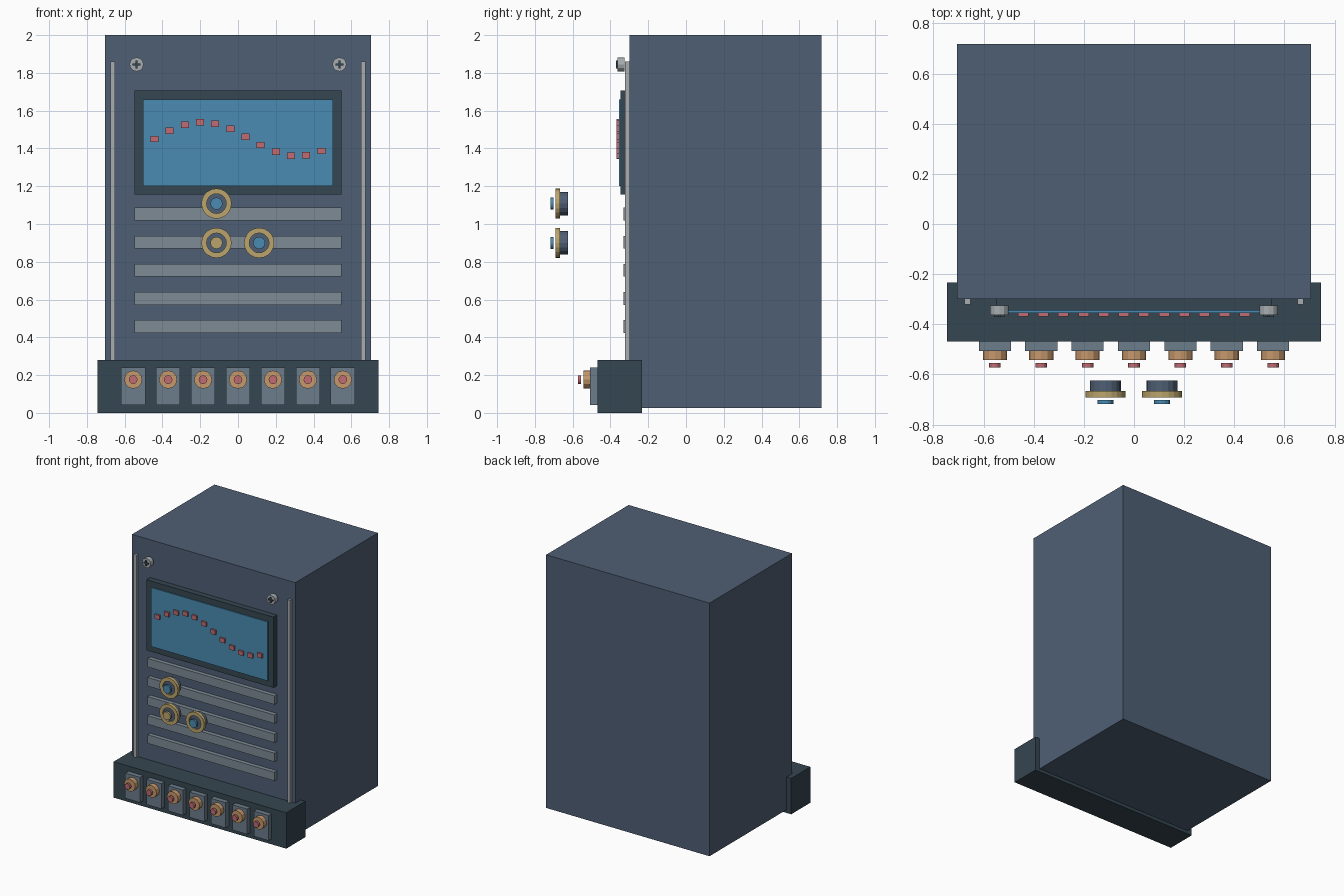
import bpy, bmesh
from math import sin, cos, pi

if "Cube" in bpy.data.objects:
    bpy.data.objects.remove(bpy.data.objects["Cube"])


def material(name, r, g, b):
    # 8-bit display colour converted to linear
    lin = [((c / 255 + 0.055) / 1.055) ** 2.4 for c in (r, g, b)]
    m = bpy.data.materials.new(name)
    m.use_nodes = True
    m.diffuse_color = (*lin, 1)
    m.node_tree.nodes["Principled BSDF"].inputs["Base Color"].default_value = (*lin, 1)
    return m


slate = material("slate blue", 79, 95, 116)
dark = material("dark slate", 53, 70, 81)
blue = material("screen blue", 74, 139, 178)
pink = material("rose", 192, 108, 114)
gold = material("brass", 187, 165, 108)
grey = material("slat grey", 126, 139, 150)
plate = material("plate grey", 108, 125, 140)
copper = material("copper", 198, 152, 108)
silver = material("silver", 168, 174, 177)


def finish(name, bm, mat):
    bmesh.ops.recalc_face_normals(bm, faces=bm.faces)
    mesh = bpy.data.meshes.new(name)
    bm.to_mesh(mesh)
    bm.free()
    mesh.materials.append(mat)
    obj = bpy.data.objects.new(name, mesh)
    bpy.context.collection.objects.link(obj)
    return obj


def box(name, mat, x, y, z):
    """Box from (min, max) ranges."""
    bm = bmesh.new()
    bmesh.ops.create_cube(bm, size=1)
    for v in bm.verts:
        for i, (lo, hi) in enumerate((x, y, z)):
            v.co[i] = hi if v.co[i] > 0 else lo
    return finish(name, bm, mat)


def around(c, size):
    return (c - size / 2, c + size / 2)


def turned(name, mat, x, z, r, y, sides=16, hole=0):
    """Disc, or ring when it has a hole, turned about the y axis."""
    bm = bmesh.new()

    def loop(radius, depth):
        return [bm.verts.new((x + radius * cos(2 * pi * i / sides), depth,
                              z + radius * sin(2 * pi * i / sides))) for i in range(sides)]

    loops = [loop(r, y[0]), loop(r, y[1])]
    if hole:
        loops += [loop(hole, y[1]), loop(hole, y[0])]
        pairs = list(zip(loops, loops[1:] + loops[:1]))
    else:
        bm.faces.new(loops[0])
        bm.faces.new(loops[1])
        pairs = [(loops[0], loops[1])]
    for a, b in pairs:
        for i in range(sides):
            j = (i + 1) % sides
            bm.faces.new((a[i], a[j], b[j], b[i]))
    return finish(name, bm, mat)


# Cabinet and front base
box("cabinet", slate, (-0.705, 0.705), (-0.3, 0.717), (0.025, 2))
box("base", dark, (-0.745, 0.745), (-0.469, -0.233), (0, 0.28))

# Side rails and screws
for side, sx in (("right", -1), ("left", 1)):
    box(side + "_rail", silver, around(sx * 0.664, 0.023), (-0.322, -0.3), (0.26, 1.86))
    cx, cz = sx * 0.537, 1.845
    turned(side + "_screw", silver, cx, cz, 0.037, (-0.362, -0.325), 12)
    for part, w, h in (("flat", 0.042, 0.01), ("upright", 0.01, 0.042)):
        box(f"{side}_screw_{part}_slot", dark, around(cx, w), (-0.37, -0.362), around(cz, h))

# Display with its dotted wave
box("display_frame", dark, (-0.548, 0.548), (-0.346, -0.3), (1.155, 1.706))
box("display_screen", blue, (-0.504, 0.504), (-0.354, -0.346), (1.2, 1.66))
for i in range(12):
    box(f"wave_dot_{i + 1}", pink, around(-0.442 + 0.0803 * i, 0.042), (-0.368, -0.352),
        around(1.45 + 0.09 * sin(i / 2), 0.034))

# Vent slats
for i in range(5):
    box(f"slat_{i + 1}", grey, (-0.548, 0.548), (-0.332, -0.3), around(1.053 - 0.149 * i, 0.067))

# Knobs
for name, x, z, tip in (("upper", -0.114, 1.108, blue), ("lower_right", -0.114, 0.9, gold),
                        ("lower_left", 0.112, 0.9, blue)):
    turned(name + "_knob", slate, x, z, 0.062, (-0.68, -0.624))
    turned(name + "_knob_ring", gold, x, z, 0.08, (-0.692, -0.666), 20, 0.052)
    turned(name + "_knob_tip", tip, x, z, 0.032, (-0.717, -0.701))

# Row of sockets on the base
for i in range(7):
    x = 0.185 * (i - 3)
    box(f"socket_plate_{i + 1}", plate, around(x, 0.128), (-0.507, -0.469), (0.043, 0.24))
    turned(f"socket_nut_{i + 1}", copper, x, 0.176, 0.048, (-0.543, -0.507), 12)
    turned(f"socket_tip_{i + 1}", pink, x, 0.176, 0.023, (-0.573, -0.555), 12)
